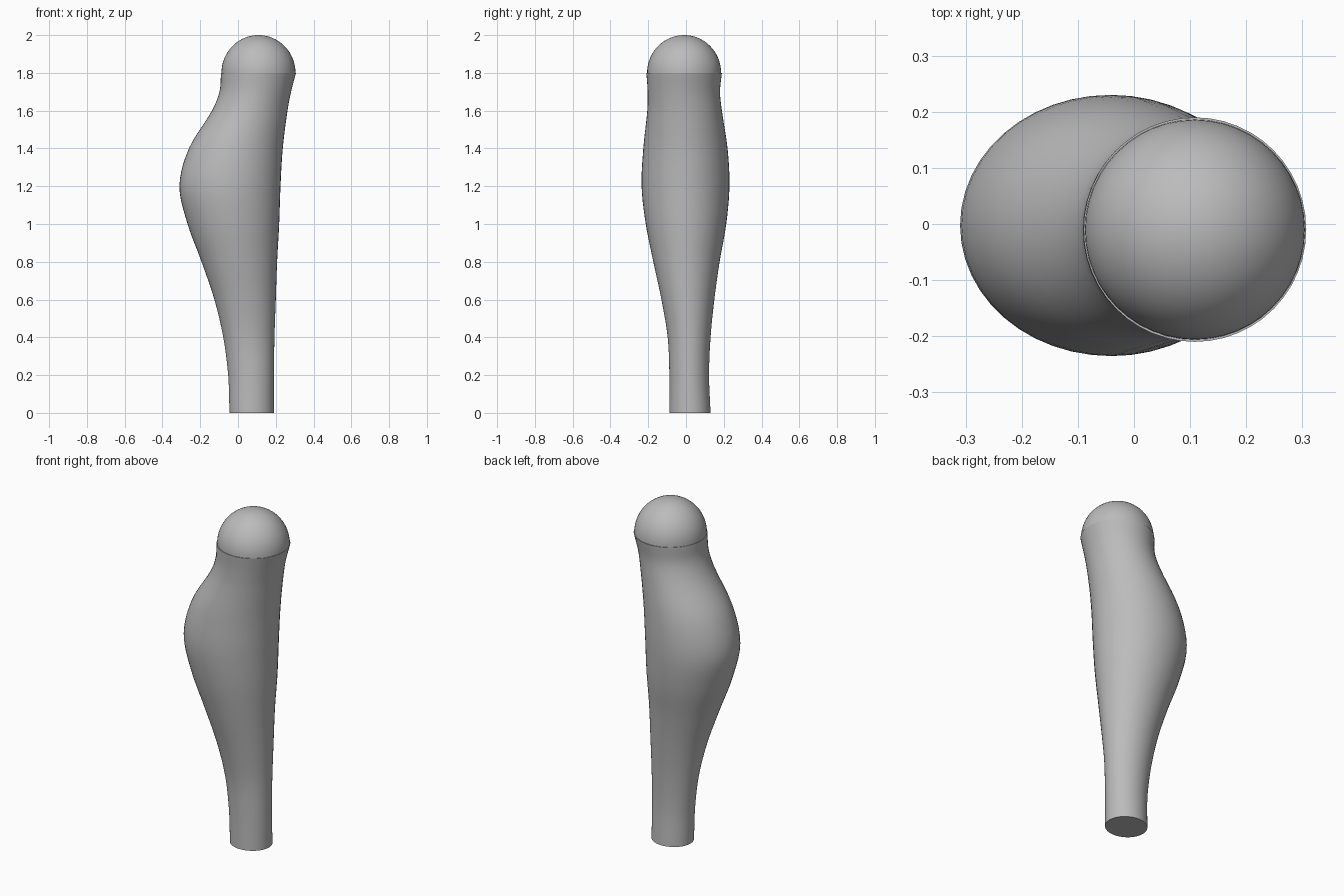
import bpy, bmesh, math

cube = bpy.data.objects.get("Cube")
if cube:
    bpy.data.objects.remove(cube)

grey = bpy.data.materials.new("plain_grey")
grey.use_nodes = True
colour = (0.5, 0.5, 0.5, 1)
grey.diffuse_color = colour
grey.node_tree.nodes["Principled BSDF"].inputs["Base Color"].default_value = colour

SIDES = 48
STEPS = 5
# Leg sections: height, min x, max x, min y, max y
SECTIONS = [
    (0.0, -0.045, 0.19, -0.088, 0.13),
    (0.2, -0.052, 0.19, -0.088, 0.122),
    (0.4, -0.078, 0.193, -0.097, 0.13),
    (0.6, -0.125, 0.2, -0.13, 0.15),
    (0.8, -0.193, 0.207, -0.173, 0.178),
    (1.0, -0.267, 0.218, -0.213, 0.213),
    (1.2, -0.31, 0.225, -0.235, 0.23),
    (1.4, -0.26, 0.237, -0.226, 0.22),
    (1.6, -0.138, 0.262, -0.205, 0.19),
    (1.7, -0.098, 0.281, -0.203, 0.18),
    (1.8, -0.09, 0.307, -0.21, 0.19),
]


def slope(i, k):
    a, b = SECTIONS[max(i - 1, 0)], SECTIONS[min(i + 1, len(SECTIONS) - 1)]
    return (b[k] - a[k]) / (b[0] - a[0])


def blend(i, t, k):
    """Smooth curve through the section values."""
    a, b = SECTIONS[i], SECTIONS[i + 1]
    h = b[0] - a[0]
    return ((2*t**3 - 3*t**2 + 1) * a[k] + (t**3 - 2*t**2 + t) * h * slope(i, k)
            + (3*t**2 - 2*t**3) * b[k] + (t**3 - t**2) * h * slope(i + 1, k))


def loft(name, rings):
    """Skin elliptical rings (z, x0, x1, y0, y1) and close both ends."""
    bm = bmesh.new()
    loops = []
    for z, x0, x1, y0, y1 in rings:
        loop = []
        for s in range(SIDES):
            a = math.tau * s / SIDES
            loop.append(bm.verts.new(((x0 + x1 + (x1 - x0) * math.cos(a)) / 2,
                                      (y0 + y1 + (y1 - y0) * math.sin(a)) / 2, z)))
        loops.append(loop)
    for low, high in zip(loops, loops[1:]):
        for s in range(SIDES):
            n = (s + 1) % SIDES
            bm.faces.new((low[s], low[n], high[n], high[s]))
    bm.faces.new(loops[0][::-1])
    bm.faces.new(loops[-1])
    mesh = bpy.data.meshes.new(name)
    bm.to_mesh(mesh)
    bm.free()
    obj = bpy.data.objects.new(name, mesh)
    bpy.context.collection.objects.link(obj)
    finish(obj)


def finish(obj):
    obj.data.materials.append(grey)
    bpy.ops.object.select_all(action="DESELECT")
    obj.select_set(True)
    bpy.context.view_layer.objects.active = obj
    bpy.ops.object.shade_smooth_by_angle(angle=math.radians(35))


# Lower leg with calf bulge
rings = [[blend(i, j / STEPS, k) for k in range(5)]
         for i in range(len(SECTIONS) - 1) for j in range(STEPS)]
loft("lower_leg", rings + [SECTIONS[-1]])

# Knee dome: upper half of a sphere sitting just inside the rim
bpy.ops.mesh.primitive_uv_sphere_add(segments=SIDES, ring_count=32, radius=0.196)
dome = bpy.context.object
dome.name = "knee_dome"
bm = bmesh.new()
bm.from_mesh(dome.data)
bmesh.ops.delete(bm, geom=[v for v in bm.verts if v.co.z < -0.01], context="VERTS")
bm.to_mesh(dome.data)
bm.free()
dome.scale.z = 0.2 / 0.196
dome.location = (0.1085, -0.01, 1.8)
finish(dome)
